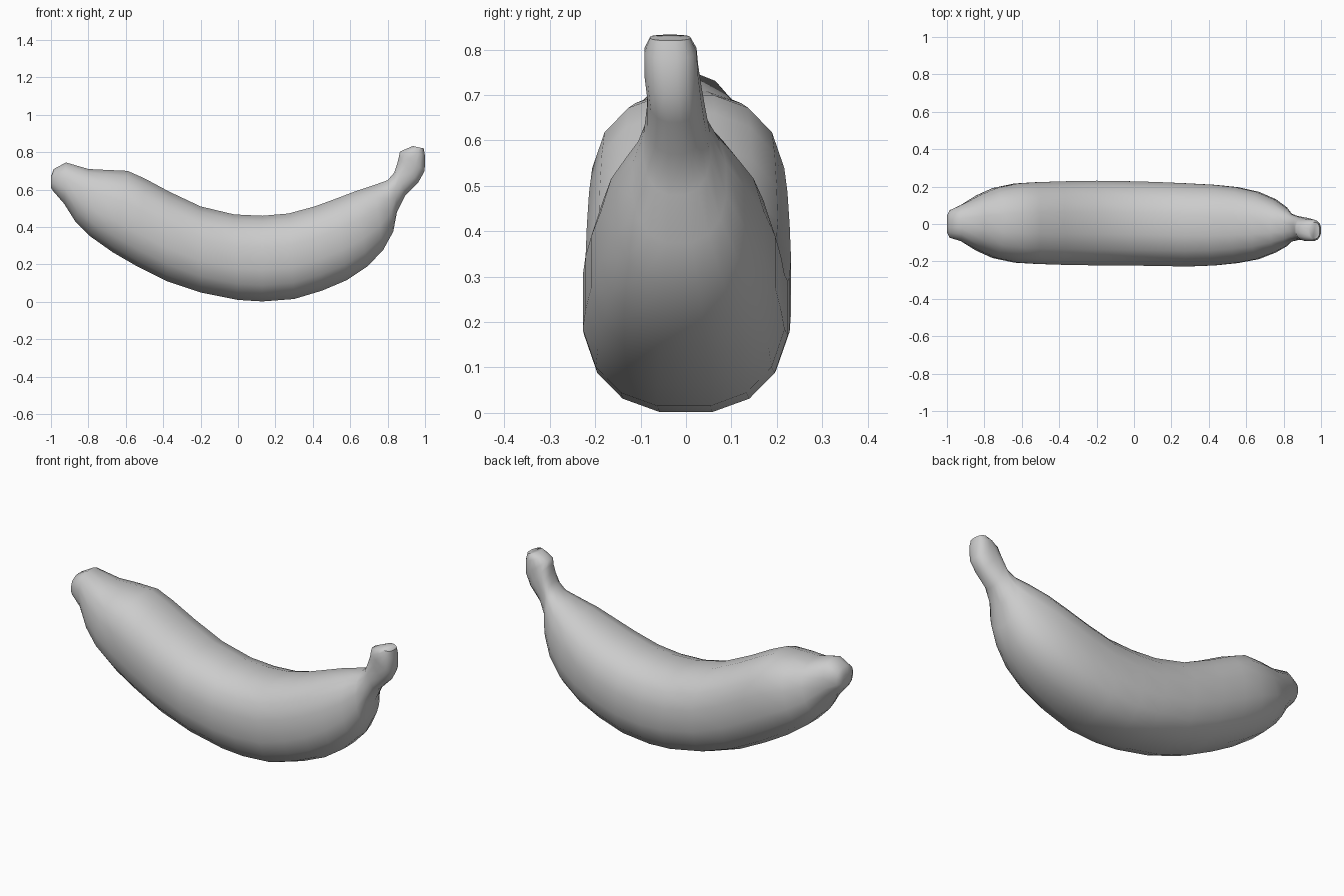
import bpy
import bmesh
import math

cube = bpy.data.objects.get("Cube")
if cube:
    bpy.data.objects.remove(cube, do_unlink=True)

grey = bpy.data.materials.new("plain_grey")
grey.use_nodes = True
colour = (0.6, 0.6, 0.6, 1)
grey.diffuse_color = colour
grey.node_tree.nodes["Principled BSDF"].inputs["Base Color"].default_value = colour

SIDES = 16
ROUND = 2 / 2.4  # slightly squared cross-section

# Each station: top x, top z, bottom x, bottom z, half width, sideways offset
stations = [
    (-1.0, .67, -1.0, .61, .045, 0),
    (-.985, .71, -.985, .588, .075, 0),
    (-.92, .745, -.93, .525, .098, .005),
    (-.80, .71, -.87, .43, .15, .005),
    (-.70, .705, -.79, .35, .19, .005),
    (-.59, .70, -.67, .265, .215, .005),
    (-.50, .66, -.54, .19, .222, .005),
    (-.37, .59, -.38, .11, .227, .005),
    (-.20, .51, -.20, .05, .23, .005),
    (-.02, .467, 0, .01, .229, .003),
    (.13, .46, .13, .002, .228, 0),
    (.27, .472, .30, .015, .226, -.005),
    (.41, .51, .45, .06, .219, -.006),
    (.52, .55, .58, .115, .206, -.006),
    (.63, .592, .69, .188, .183, -.008),
    (.73, .625, .775, .275, .145, -.01),
    (.80, .65, .83, .375, .105, -.015),
    (.835, .69, .85, .48, .075, -.02),
    (.85, .735, .895, .57, .065, -.022),
    (.86, .775, .965, .64, .06, -.026),
    (.866, .803, .998, .70, .06, -.032),
    (.90, .818, 1.0, .78, .058, -.034),
    (.935, .833, .993, .82, .045, -.035),
]


def squash(v):
    return math.copysign(abs(v) ** ROUND, v)


# Skin the body, blossom tip and stem as one continuous loft
bm = bmesh.new()
rings = []
for tx, tz, bx, bz, half, off in stations:
    ring = []
    for i in range(SIDES):
        a = math.tau * (i + .5) / SIDES
        s = squash(math.sin(a)) / squash(math.sin(math.pi / 2 - math.pi / SIDES))
        x = (tx + bx) / 2 + (tx - bx) / 2 * s
        z = (tz + bz) / 2 + (tz - bz) / 2 * s
        ring.append(bm.verts.new((x, off + half * squash(math.cos(a)), z)))
    rings.append(ring)
for r, q in zip(rings, rings[1:]):
    for i in range(SIDES):
        j = (i + 1) % SIDES
        bm.faces.new((r[i], r[j], q[j], q[i]))
bm.faces.new(rings[0])
bm.faces.new(rings[-1])
bmesh.ops.recalc_face_normals(bm, faces=bm.faces)

mesh = bpy.data.meshes.new("banana")
bm.to_mesh(mesh)
bm.free()
mesh.materials.append(grey)
banana = bpy.data.objects.new("banana", mesh)
bpy.context.collection.objects.link(banana)

# Smooth skin with crisp edges only at the cut ends
bpy.context.view_layer.objects.active = banana
banana.select_set(True)
bpy.ops.object.shade_smooth_by_angle(angle=math.radians(60))
